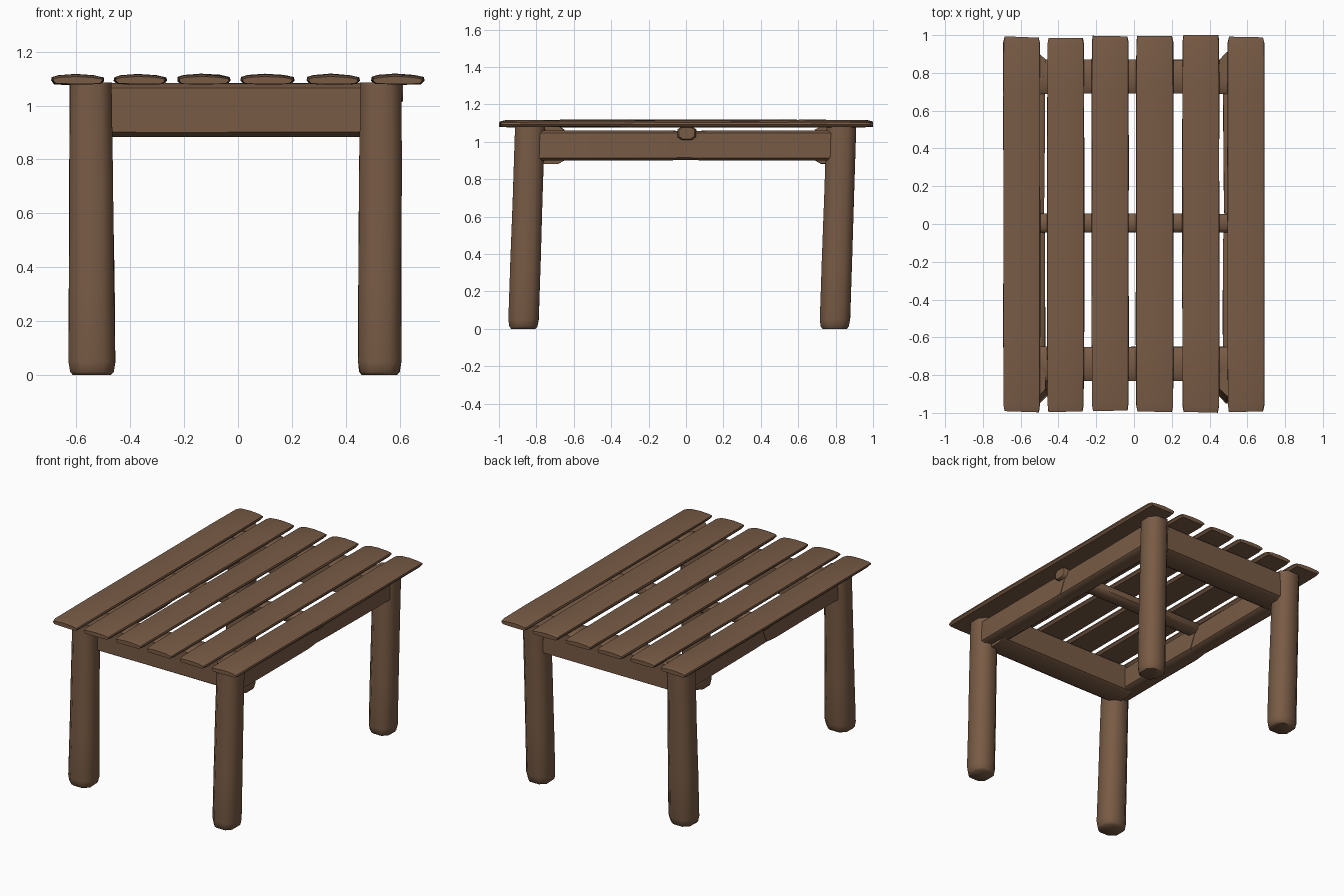
import bpy, bmesh, math, random

if "Cube" in bpy.data.objects:
    bpy.data.objects.remove(bpy.data.objects["Cube"])
random.seed(4)

wood = bpy.data.materials.new("brown wood")
wood.diffuse_color = (0.19, 0.105, 0.06, 1)
wood.use_nodes = True
wood.node_tree.nodes["Principled BSDF"].inputs["Base Color"].default_value = wood.diffuse_color

ORDER = {"x": lambda t, u, v: (t, u, v),
         "y": lambda t, u, v: (u, t, v),
         "z": lambda t, u, v: (u, v, t)}


def worn(a, b):
    """Unit rectangle with chamfered corners (a along u, b along v)."""
    return [(-1, b - 1), (a - 1, -1), (1 - a, -1), (1, b - 1),
            (1, 1 - b), (1 - a, 1), (a - 1, 1), (-1, 1 - b)]


def loft(name, axis, section, stations, jitter=0.0, smooth=50):
    """Sweep a unit section through stations (t, cu, cv, half_u, half_v, slant_u, slant_v)."""
    bm = bmesh.new()
    rings = []
    for t, cu, cv, hu, hv, su, sv in stations:
        ring = []
        for a, b in section:
            j = random.uniform(-jitter, jitter)
            ring.append(bm.verts.new(ORDER[axis](t + su * a + sv * b,
                                                 cu + hu * a + j, cv + hv * b + j * 0.3)))
        rings.append(ring)
    n = len(section)
    for r0, r1 in zip(rings, rings[1:]):
        for i in range(n):
            k = (i + 1) % n
            bm.faces.new((r0[i], r0[k], r1[k], r1[i]))
    bm.faces.new(rings[0])
    bm.faces.new(rings[-1])
    bmesh.ops.recalc_face_normals(bm, faces=bm.faces)
    mesh = bpy.data.meshes.new(name)
    bm.to_mesh(mesh)
    bm.free()
    mesh.materials.append(wood)
    mesh.shade_smooth()
    mesh.set_sharp_from_angle(angle=math.radians(smooth))
    obj = bpy.data.objects.new(name, mesh)
    bpy.context.collection.objects.link(obj)
    return obj


# Table top: six worn planks with a crowned section and uneven ends
plank_section = [(-1, -0.2), (-0.88, -0.9), (0.0, -1), (0.88, -0.9), (1, -0.2),
                 (0.97, 0.35), (0.6, 0.75), (-0.1, 1), (-0.75, 0.75), (-0.98, 0.4)]
planks = [(-0.693, -0.496, -0.99, 0.99), (-0.46, -0.264, -0.99, 0.985),
          (-0.225, -0.028, -0.985, 0.995), (0.01, 0.209, -0.99, 0.995),
          (0.255, 0.452, -0.993, 1.0), (0.495, 0.691, -0.99, 0.99)]
for i, (x0, x1, y0, y1) in enumerate(planks):
    c, h = (x0 + x1) / 2, (x1 - x0) / 2
    z = 1.097
    s0, s1 = random.uniform(-0.006, 0.006), random.uniform(-0.004, 0.0)
    stations = [(y0 - 0.004, c, z - 0.003, h * 0.93, 0.014, s0, 0.0),
                (y0 + 0.03, c, z, h * 0.985, 0.019, 0, 0)]
    for t in (-0.55, -0.1, 0.35, 0.7):
        stations.append((t, c, z + random.uniform(-0.001, 0.002), h, 0.02, 0, 0))
    stations += [(y1 - 0.03, c, z, h * 0.985, 0.019, 0, 0),
                 (y1, c, z - 0.003, h * 0.93, 0.014, s1, 0.0)]
    loft(f"top_plank_{i + 1}", "y", plank_section, stations, 0.0015, 35)

# Legs: chamfered posts, all leaning slightly toward the back
for sx, side in ((-1, "left"), (1, "right")):
    for y, end in ((-0.87, "front"), (0.795, "back")):
        xb, xt = (-0.542, -0.546) if sx < 0 else (0.525, 0.53)
        hb = 0.086 if sx < 0 else 0.08
        st = []
        for z, k in ((0.0, 0.8), (0.012, 0.92), (0.05, 1), (0.35, 1), (0.7, 0.985), (1.085, 0.98)):
            f = z / 1.085
            st.append((z, xb + (xt - xb) * f, y + 0.036 * f,
                       (hb + (0.079 - hb) * f) * k, 0.081 * k, 0, 0))
        loft(f"{end}_{side}_leg", "z", worn(0.5, 0.5), st, 0.002)

# Short aprons across the front and back
for y, end in ((-0.74, "front"), (0.78, "back")):
    st = [(x, y, 0.983, 0.09, 0.1, 0, 0) for x in (-0.53, -0.2, 0.2, 0.53)]
    loft(f"{end}_apron", "x", worn(0.35, 0.18), st, 0.002, 40)

# Long aprons: two boards a side meeting at a broken, slanted joint
for s, side in ((-1, "left"), (1, "right")):
    x = s * 0.533
    loft(f"{side}_apron_front_board", "y", worn(0.3, 0.16),
         [(-0.80, x, 0.98, 0.056, 0.074, 0, 0.008), (-0.77, x, 0.98, 0.062, 0.08, 0, 0),
          (-0.4, x, 0.98, 0.062, 0.08, 0, 0), (-0.1, x, 0.98, 0.062, 0.08, 0, 0),
          (0.012, x, 0.98, 0.057, 0.076, 0, 0.035)], 0.0015, 40)
    loft(f"{side}_apron_back_board", "y", worn(0.3, 0.16),
         [(-0.03, x, 0.98, 0.052, 0.077, 0, 0), (0.1, x, 0.98, 0.056, 0.079, 0, 0),
          (0.4, x, 0.98, 0.06, 0.08, 0, 0), (0.76, x, 0.98, 0.062, 0.08, 0, 0),
          (0.79, x, 0.98, 0.056, 0.074, 0, 0.0)], 0.0015, 40)

# Middle crossbar, its rounded ends showing outside the long aprons
loft("middle_crossbar", "x", worn(0.45, 0.45),
     [(-0.612, 0.004, 1.046, 0.042, 0.03, 0, 0), (-0.6, 0.004, 1.046, 0.05, 0.036, 0, 0),
      (0.0, 0.006, 1.046, 0.05, 0.036, 0, 0),
      (0.6, 0.004, 1.046, 0.05, 0.036, 0, 0), (0.612, 0.004, 1.046, 0.042, 0.03, 0, 0)], 0.001)
